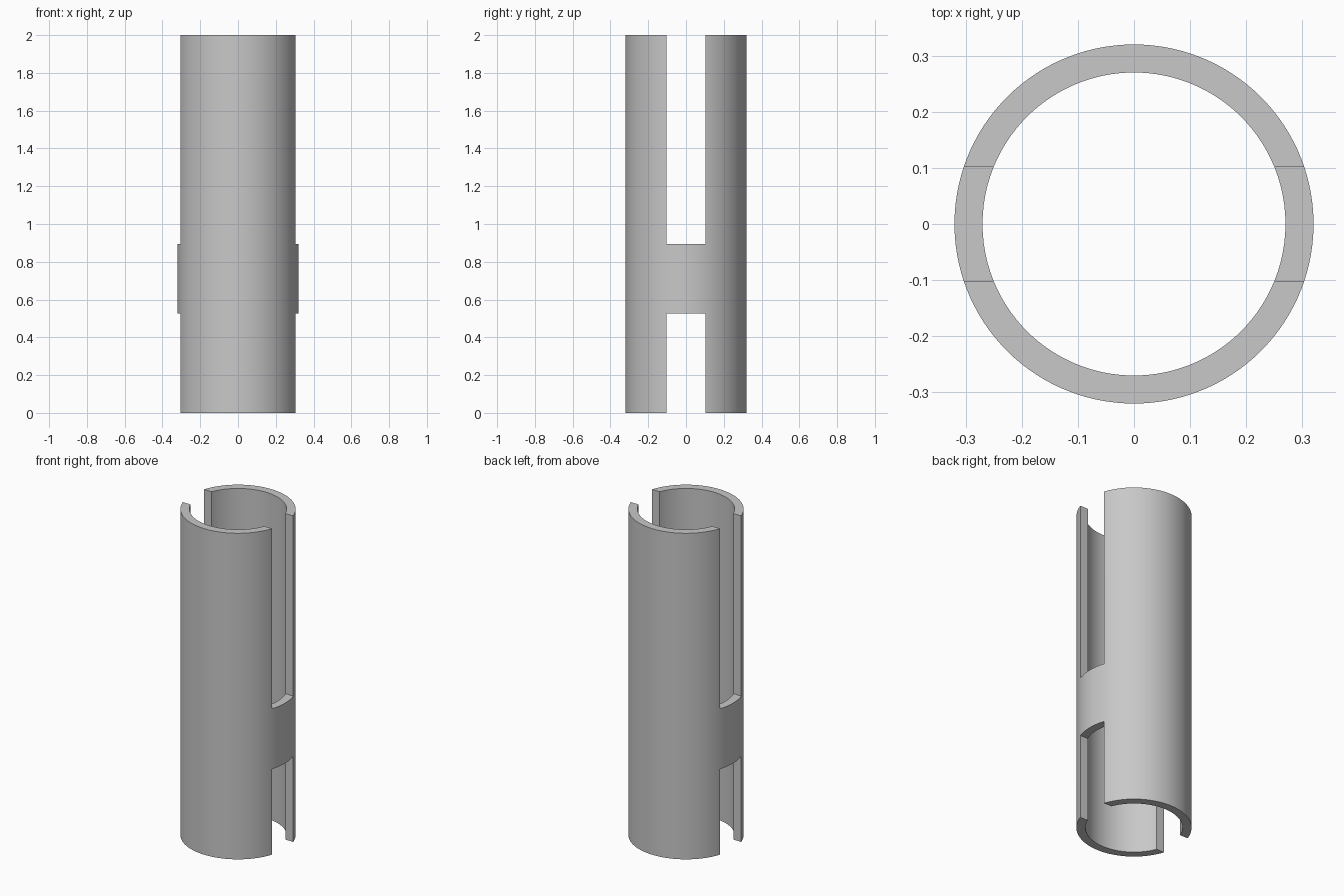
import bpy, bmesh, math

if "Cube" in bpy.data.objects:
    bpy.data.objects.remove(bpy.data.objects["Cube"])

R_OUT, R_IN = 0.32, 0.27
SLOT = 0.102                      # half width of the slots
LEVELS = [0.0, 0.525, 0.895, 2.0] # bottom, bridge bottom, bridge top, top
N_ARC, N_BRIDGE = 48, 12          # segments per half shell / per bridge


def stations(radius):
    """Angles round the ring, stepping evenly through bridge, shell, bridge, shell."""
    a = math.asin(SLOT / radius)
    spans = [(-a, a, N_BRIDGE), (a, math.pi - a, N_ARC),
             (math.pi - a, math.pi + a, N_BRIDGE), (math.pi + a, 2 * math.pi - a, N_ARC)]
    return [s + (e - s) * i / n for s, e, n in spans for i in range(n)]


# Shared grid of points: radius, level, angle
bm = bmesh.new()
grid = [[[bm.verts.new((r * math.cos(t), r * math.sin(t), z)) for t in stations(r)]
         for z in LEVELS] for r in (R_IN, R_OUT)]
count = len(grid[0][0])


def solid(i, k):
    """The half shells run full height; the side bridges fill the middle level only."""
    if k < 0 or k > 2:
        return False
    i %= count
    bridge = i % (N_ARC + N_BRIDGE) < N_BRIDGE
    return k == 1 or not bridge


# Skin every solid cell wherever it meets open space
inner, outer = grid
for i in range(count):
    j = (i + 1) % count
    for k in range(3):
        if not solid(i, k):
            continue
        h = k + 1
        bm.faces.new((outer[k][i], outer[k][j], outer[h][j], outer[h][i]))
        bm.faces.new((inner[k][j], inner[k][i], inner[h][i], inner[h][j]))
        if not solid(i, k + 1):
            bm.faces.new((outer[h][i], outer[h][j], inner[h][j], inner[h][i]))
        if not solid(i, k - 1):
            bm.faces.new((inner[k][i], inner[k][j], outer[k][j], outer[k][i]))
        if not solid(i - 1, k):
            bm.faces.new((inner[k][i], outer[k][i], outer[h][i], inner[h][i]))
        if not solid(i + 1, k):
            bm.faces.new((outer[k][j], inner[k][j], inner[h][j], outer[h][j]))
loose = [v for v in bm.verts if not v.link_faces]
bmesh.ops.delete(bm, geom=loose, context='VERTS')
bmesh.ops.recalc_face_normals(bm, faces=bm.faces)

mesh = bpy.data.meshes.new("slotted_tube")
bm.to_mesh(mesh)
bm.free()
tube = bpy.data.objects.new("slotted_tube", mesh)
bpy.context.collection.objects.link(tube)

# Plain grey
grey = bpy.data.materials.new("light_grey")
grey.diffuse_color = (0.58, 0.58, 0.58, 1)
grey.use_nodes = True
grey.node_tree.nodes["Principled BSDF"].inputs["Base Color"].default_value = grey.diffuse_color
mesh.materials.append(grey)

# Smooth walls, crisp rims and slot edges
bpy.context.view_layer.objects.active = tube
tube.select_set(True)
bpy.ops.object.shade_smooth_by_angle(angle=math.radians(30))
